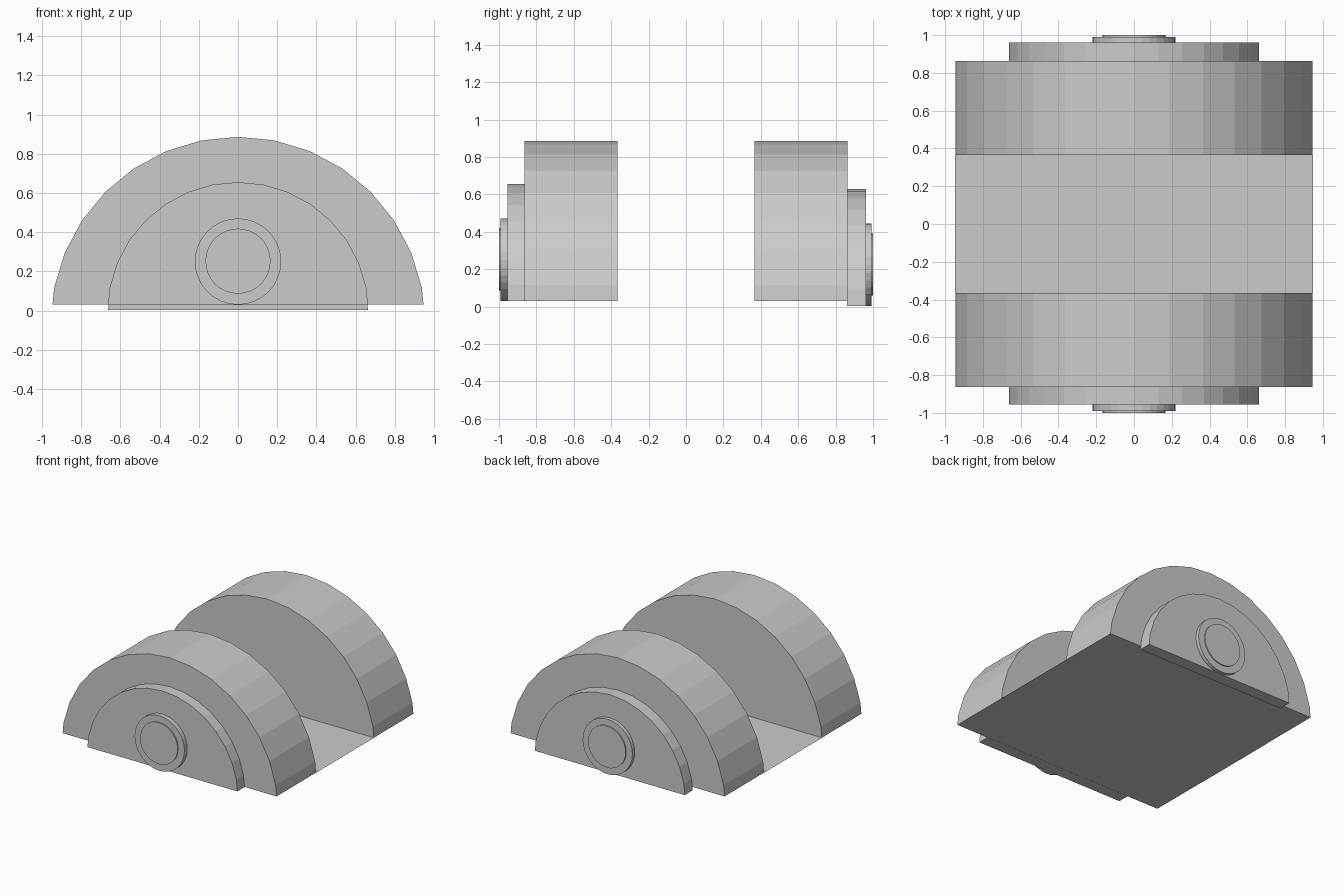
import bpy
import bmesh
import math

if "Cube" in bpy.data.objects:
    bpy.data.objects.remove(bpy.data.objects["Cube"])


def make_disc(name, radius, centre_z, y0, y1, cut_z=None):
    """32-sided disc along y, optionally sliced flat at cut_z and capped."""
    bm = bmesh.new()
    ends = []
    for y in (y0, y1):
        ends.append([bm.verts.new((radius * math.sin(i * math.tau / 32), y,
                                   centre_z + radius * math.cos(i * math.tau / 32)))
                     for i in range(32)])
    a, b = ends
    bm.faces.new(a)
    bm.faces.new(b[::-1])
    for i in range(32):
        j = (i + 1) % 32
        bm.faces.new((a[i], b[i], b[j], a[j]))
    if cut_z is not None:
        geom = bm.verts[:] + bm.edges[:] + bm.faces[:]
        cut = bmesh.ops.bisect_plane(bm, geom=geom, plane_co=(0, 0, cut_z),
                                     plane_no=(0, 0, 1), clear_inner=True)
        edges = [e for e in cut["geom_cut"] if isinstance(e, bmesh.types.BMEdge)]
        edges = list({e for e in edges} | {e for e in bm.edges if e.is_boundary})
        bmesh.ops.holes_fill(bm, edges=edges, sides=0)
    bmesh.ops.recalc_face_normals(bm, faces=bm.faces[:])
    mesh = bpy.data.meshes.new(name)
    bm.to_mesh(mesh)
    bm.free()
    obj = bpy.data.objects.new(name, mesh)
    bpy.context.collection.objects.link(obj)
    return obj


# Each end: half drum, smaller half plate, round hub and hub cap.
# The rear plate and hub sit slightly lower than the front ones.
for side, s, drop, plate_y in (("front", -1, 0.0, 0.955), ("rear", 1, 0.027, 0.962)):
    make_disc(side + "_half_drum", 0.956, -0.07, s * 0.365, s * 0.864, 0.03)
    make_disc(side + "_half_plate", 0.667, -0.012 - drop, s * 0.862, s * plate_y, 0.029 - drop)
    make_disc(side + "_hub", 0.22, 0.25 - drop, s * 0.95, s * 0.991)
    make_disc(side + "_hub_cap", 0.166, 0.252 - drop, s * 0.985, s * 1.0)

# Thin floor sheet joining the two drums
floor = bpy.data.meshes.new("floor_sheet")
floor.from_pydata([(-0.948, -0.365, 0.03), (0.948, -0.365, 0.03),
                   (0.948, 0.365, 0.03), (-0.948, 0.365, 0.03)], [], [(0, 1, 2, 3)])
bpy.context.collection.objects.link(bpy.data.objects.new("floor_sheet", floor))
